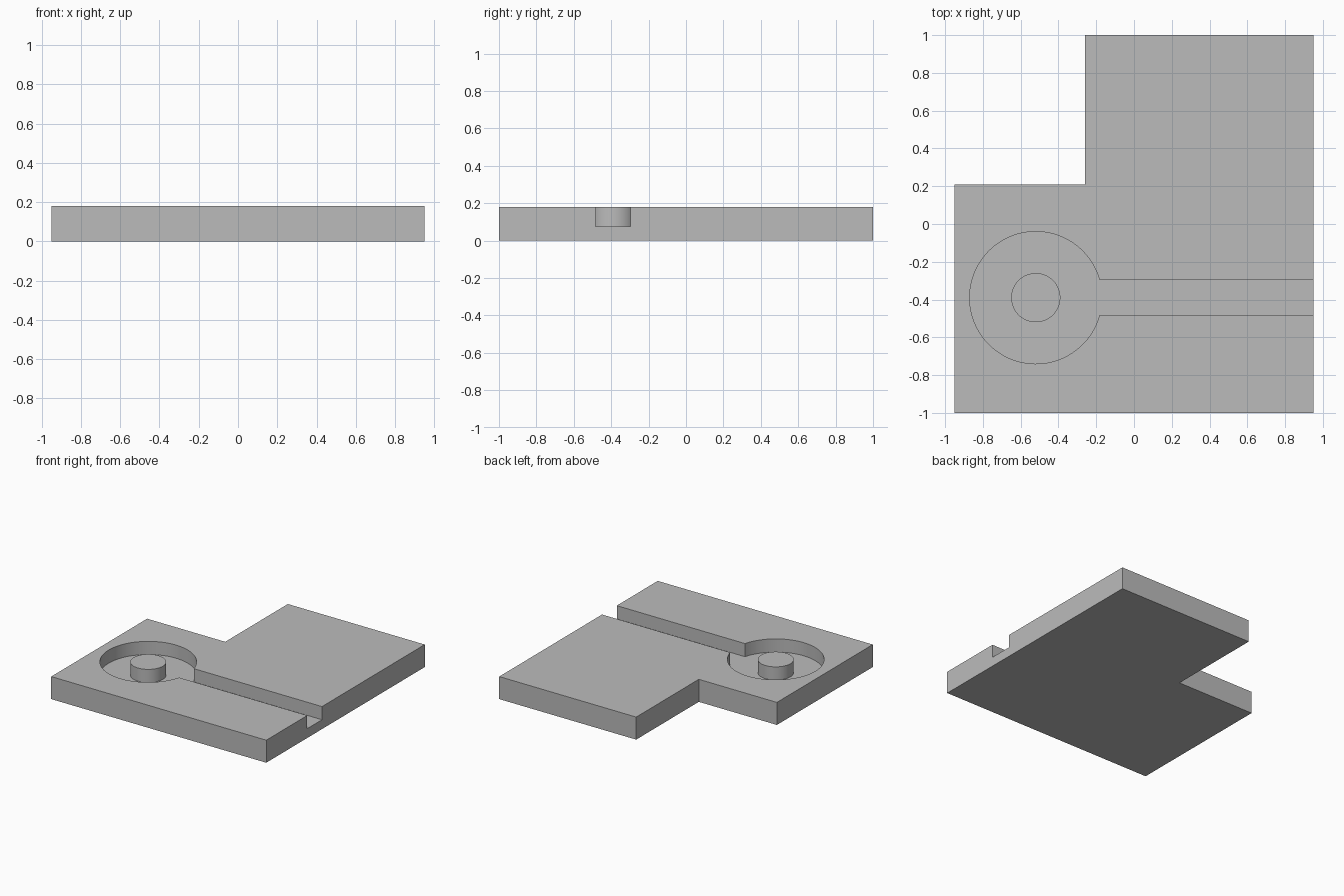
import bpy
import bmesh
from math import asin, cos, sin, pi

cube = bpy.data.objects.get("Cube")
if cube:
    bpy.data.objects.remove(cube, do_unlink=True)

HEIGHT, FLOOR = 0.18, 0.075
CX, CY = -0.52, -0.39
POCKET_R, BOSS_R, SLOT_HALF = 0.35, 0.13, 0.093
SEGMENTS = 96

grey = bpy.data.materials.new("plain grey")
grey.use_nodes = True
colour = (0.5, 0.5, 0.5, 1)
grey.diffuse_color = colour
grey.node_tree.nodes["Principled BSDF"].inputs["Base Color"].default_value = colour


def prism(name, outline, z0, z1):
    """Extrude a counter-clockwise outline from z0 to z1."""
    bm = bmesh.new()
    face = bm.faces.new([bm.verts.new((x, y, z0)) for x, y in outline])
    top = bmesh.ops.extrude_face_region(bm, geom=[face])["geom"]
    verts = [v for v in top if isinstance(v, bmesh.types.BMVert)]
    bmesh.ops.translate(bm, verts=verts, vec=(0, 0, z1 - z0))
    bmesh.ops.recalc_face_normals(bm, faces=bm.faces)
    mesh = bpy.data.meshes.new(name)
    bm.to_mesh(mesh)
    bm.free()
    mesh.materials.append(grey)
    obj = bpy.data.objects.new(name, mesh)
    bpy.context.collection.objects.link(obj)
    return obj


def arc(radius, start, end, count):
    return [(CX + radius * cos(start + (end - start) * i / count),
             CY + radius * sin(start + (end - start) * i / count))
            for i in range(count + 1)]


# L-shaped plate
plate = prism("plate", [(-0.95, -1), (0.95, -1), (0.95, 1), (-0.26, 1),
                        (-0.26, 0.21), (-0.95, 0.21)], 0, HEIGHT)

# Round pocket with a slot running out through the left side
mouth = asin(SLOT_HALF / POCKET_R)
keyhole = arc(POCKET_R, mouth, 2 * pi - mouth, SEGMENTS)
keyhole += [(1.1, CY - SLOT_HALF), (1.1, CY + SLOT_HALF)]
cutter = prism("pocket_cutter", keyhole, FLOOR, HEIGHT + 0.1)
cutter.hide_render = True

cut = plate.modifiers.new("pocket", "BOOLEAN")
cut.operation = "DIFFERENCE"
cut.solver = "EXACT"
cut.object = cutter
bpy.context.view_layer.objects.active = plate
plate.select_set(True)
bpy.ops.object.modifier_apply(modifier=cut.name)
bpy.data.objects.remove(cutter, do_unlink=True)

# Central boss, flush with the top of the plate
boss = prism("boss", arc(BOSS_R, 0, 2 * pi, SEGMENTS)[:-1], FLOOR, HEIGHT)

# Smooth the round walls, keep the edges sharp
bpy.ops.object.select_all(action="DESELECT")
for obj in (plate, boss):
    obj.select_set(True)
bpy.ops.object.shade_smooth_by_angle(angle=pi / 6)
